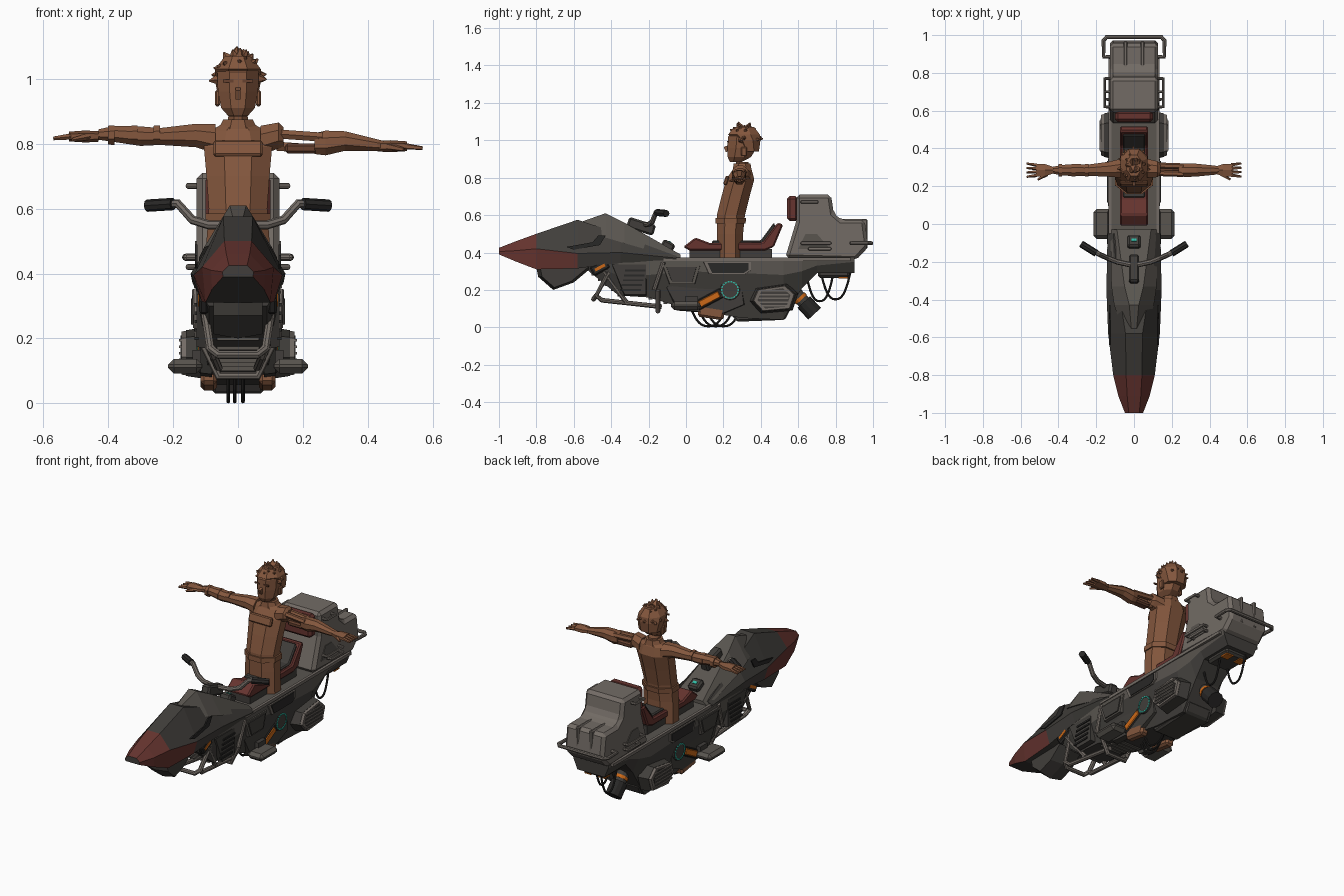
import bpy, bmesh, math, random
from mathutils import Vector, Euler
random.seed(4)
if "Cube" in bpy.data.objects:
    bpy.data.objects.remove(bpy.data.objects["Cube"], do_unlink=True)

def material(name, *rgb):
    mat = bpy.data.materials.new(name)
    mat.use_nodes = True
    mat.diffuse_color = (*rgb, 1)
    mat.node_tree.nodes["Principled BSDF"].inputs["Base Color"].default_value = (*rgb, 1)
    return mat

light = material("light grey", .17, .148, .13)
mid = material("warm grey", .1, .09, .078)
dark = material("dark grey", .052, .048, .043)
black = material("near black", .022, .021, .02)
red = material("dull red", .132, .034, .028)
brown = material("leather brown", .23, .095, .047)
umber = material("dark brown", .135, .053, .028)
orange = material("orange", .6, .14, .009)
cyan = material("cyan", .03, .5, .38)

def make(name, verts, faces, mats, indices=(), mirror=False, bevel=0):
    mesh = bpy.data.meshes.new(name)
    mesh.from_pydata([tuple(v) for v in verts], [], faces)
    for mat in mats:
        mesh.materials.append(mat)
    for face, index in zip(mesh.polygons, indices):
        face.material_index = index
    bm = bmesh.new()
    bm.from_mesh(mesh)
    bmesh.ops.recalc_face_normals(bm, faces=bm.faces)
    bm.to_mesh(mesh)
    bm.free()
    obj = bpy.data.objects.new(name, mesh)
    bpy.context.collection.objects.link(obj)
    if bevel:
        mod = obj.modifiers.new("soft edges", "BEVEL")
        mod.width, mod.segments = bevel, 1
    if mirror:
        obj.modifiers.new("other side", "MIRROR")

def bridge(rings):
    """Side faces between consecutive rings, then both end caps."""
    n, last = len(rings[0]), len(rings) - 1
    faces = [(r * n + j, r * n + (j + 1) % n, (r + 1) * n + (j + 1) % n, (r + 1) * n + j)
             for r in range(last) for j in range(n)]
    faces += [tuple(range(n)), tuple(range(last * n, last * n + n))]
    return [v for ring in rings for v in ring], faces

def shell(name, sections, mats, rule):
    """Symmetric body lofted along y; rule(segment, band) picks the colour."""
    rings = [[(x, y, z) for x, z in half] + [(-x, y, z) for x, z in reversed(half)] for y, *half in sections]
    k = len(sections[0]) - 1
    bands = [j if j < k else 2 * k - 2 - j for j in range(2 * k)]
    make(name, *bridge(rings), mats, [rule(s, b) for s in range(len(rings) - 1) for b in bands] + [0, 0])

def shrink(profile, factor):
    cy, cz = (sum(p[i] for p in profile) / len(profile) for i in (0, 1))
    return [(cy + (y - cy) * factor, cz + (z - cz) * factor) for y, z in profile]

def prism(name, profile, x0, x1, mat, scale=1, mirror=False, bevel=0):
    """Side profile extruded along x, optionally tapering outward."""
    rings = [[(x, y, z) for y, z in shrink(profile, s)] for x, s in ((x0, 1), (x1, scale))]
    make(name, *bridge(rings), [mat], mirror=mirror, bevel=bevel)

def box(name, centre, size, mat, tilt=0, yaw=0, mirror=False, bevel=0):
    turn, corners = Euler((tilt, 0, yaw)).to_matrix(), ((-1, -1), (1, -1), (1, 1), (-1, 1))
    rings = [[Vector(centre) + turn @ (Vector((sx, sy, sz)) * Vector(size) / 2) for sx, sy in corners] for sz in (-1, 1)]
    make(name, *bridge(rings), [mat], mirror=mirror, bevel=bevel)

def limb(name, axis, stations, mat, sides=8, mirror=False):
    """Faceted body part: stations are (x, y, z, radius a, radius b)."""
    angles, fit = [(i + .5) * math.tau / sides for i in range(sides)], 1 / math.cos(math.pi / sides)
    rings = []
    for x, y, z, a, b in stations:
        ring = [(a * fit * math.cos(t), b * fit * math.sin(t)) for t in angles]
        rings.append([(x, y + u, z + v) if axis == "x" else (x + u, y + v, z) for u, v in ring])
    make(name, *bridge(rings), [mat], mirror=mirror)

def pipe(name, points, radius, mat, mirror=False, end_radius=None, sides=8):
    """Round bar swept through points without twisting, with an optional taper."""
    points, rings, last = [Vector(p) for p in points], [], len(points) - 1
    for i, p in enumerate(points):
        along = (points[min(i + 1, last)] - p).normalized() + (p - points[max(i - 1, 0)]).normalized()
        turn = before.rotation_difference(along) @ turn if i else along.to_track_quat("Z", "Y")
        before, r = along, end_radius if end_radius and i == last else radius
        rings.append([p + turn @ Vector((r * math.cos(j * math.tau / sides), r * math.sin(j * math.tau / sides), 0))
                      for j in range(sides)])
    make(name, *bridge(rings), [mat], mirror=mirror)

def cable(name, x, y0, y1, top, low):
    steps = [i / 12 for i in range(13)]
    pipe(name, [(x, y0 + (y1 - y0) * t, low + (top - low) * abs(2 * t - 1) ** 2.6) for t in steps], .006, black)

# Hull, nose cowl and tank
shell("hull", [(-.52, (.1, .36), (.11, .33), (.09, .3)), (-.36, (.125, .37), (.12, .28), (.09, .17)),
               (-.2, (.13, .37), (.125, .28), (.09, .16)), (0, (.13, .37), (.132, .3), (.095, .1)),
               (.3, (.13, .37), (.132, .29), (.09, .05)), (.52, (.13, .37), (.13, .28), (.09, .04)),
               (.62, (.13, .37), (.12, .3), (.08, .21)), (.7, (.125, .37), (.115, .33), (.09, .29)),
               (.9, (.12, .37), (.115, .35), (.09, .29))], [dark, mid], lambda s, b: int(b < 1 and s > 0))
shell("nose_cowl", [(-1, (.028, .425), (.048, .405), (.046, .39)), (-.91, (.036, .46), (.083, .41), (.08, .352)),
                    (-.8, (.042, .5), (.11, .42), (.1, .31)), (-.58, (.045, .575), (.137, .395), (.112, .315)),
                    (-.35, (.08, .5), (.146, .4), (.125, .345)), (-.05, (.11, .385), (.14, .37), (.13, .355))],
      [dark, red], lambda s, b: int((s < 2 and b < 2) or (s == 2 and b == 1)))
shell("tank", [(-.6, (.01, .55), (.05, .5)), (-.43, (.025, .61), (.105, .48)), (-.33, (.05, .56), (.12, .45)),
               (-.03, (.09, .39), (.125, .365))], [mid], lambda s, b: 0)
prism("lower_nose", [(-.8, .32), (-.79, .27), (-.71, .2), (-.6, .24), (-.48, .34)], 0, .075, dark, .82, True)
prism("cowl_groove", [(-.64, .43), (-.5, .455), (-.47, .49), (-.43, .49), (-.46, .44), (-.6, .415)], .125, .132, black, 1, True)
box("deck_rail", (.127, .38, .365), (.016, 1, .018), light, mirror=True)
box("tail_block", (0, .79, .29), (.15, .17, .05), dark, bevel=.012)
box("tail_lamp", (.045, .84, .264), (.045, .05, .008), orange, mirror=True)
for i in range(5):
    box("front_grille", (0, -.5 + i * .035, .285 - i * .028), (.13, .012, .016), mid)
    box("belly_grille", (0, -.19 + i * .04, .155 - i * .012), (.13, .02, .014), mid)
    box("vent_slat", (.128, -.295 + i * .006, .2 + i * .026), (.012, .11, .01), black, mirror=True)
    box("intake_slat", (.177, .468, .115 + i * .02), (.01, .16, .008), light, mirror=True)
# Side panels, lamps and intakes
knee, slant = [(-.13, .335), (.08, .335), (.05, .23), (-.09, .23)], math.radians(28)
intake = [(.34, .14), (.37, .21), (.54, .235), (.6, .18), (.57, .09), (.4, .075)]
upper = [(.09, .35), (.35, .35), (.35, .305), (.32, .285), (.12, .285)]
prism("front_vent", [(-.4, .34), (-.21, .34), (-.21, .17), (-.33, .17)], .1, .128, dark, .95, True)
prism("knee_frame", knee, .11, .138, mid, .95, True)
prism("knee_panel", shrink(knee, .8), .12, .144, dark, .95, True)
prism("upper_panel", upper, .12, .138, light, .97, True)
prism("upper_inset", shrink(upper, .84), .13, .142, black, 1, True)
prism("lower_panel", [(-.12, .22), (.3, .27), (.32, .12), (.2, .07), (-.05, .09)], .08, .116, dark, .94, True)
prism("intake", intake, .1, .16, dark, .88, True)
prism("intake_frame", shrink(intake, .87), .155, .174, light, .95, True)
prism("intake_mouth", shrink(intake, .68), .165, .177, dark, 1, True)
box("side_lamp_frame", (.11, .125, .15), (.022, .16, .06), black, slant, mirror=True, bevel=.008)
box("side_lamp", (.12, .125, .15), (.01, .12, .036), orange, slant, mirror=True, bevel=.004)
pipe("gauge", [(.1, .235, .2), (.124, .235, .2)], .057, dark, True, .052, 20)
for t in (i * math.tau / 18 for i in range(18)):
    box("gauge_dot", (.124, .235 + .044 * math.cos(t), .2 + .044 * math.sin(t)), (.008, .007, .011), cyan, t, mirror=True)
box("nose_lamp_frame", (.105, -.46, .32), (.03, .1, .055), black, slant, mirror=True, bevel=.008)
box("nose_lamp", (.119, -.46, .32), (.008, .06, .016), orange, slant, mirror=True)
# Foot rests, rear thruster and front skid tubes
box("foot_rest", (.163, 0, .115), (.105, .16, .045), mid, mirror=True, bevel=.018)
box("foot_rest_arm", (.11, .03, .14), (.06, .07, .05), dark, mirror=True)
for a, b, r, mat in ((0, .6, .035, dark), (.3, .4, .038, orange), (.5, .98, .046, black)):
    pipe("thruster", [(0, .57 + .12 * t, .2 - .13 * t) for t in (a, b)], r, mat, sides=12)
prism("belly_box", [(.22, .1), (.56, .1), (.53, .04), (.27, .03)], -.08, .08, dark, bevel=.01)
pipe("skid", [(.105, -.41, .3), (.085, -.48, .17), (.075, -.45, .145), (.06, -.13, .11)], .013, light, True)
pipe("skid_cross", [(-.085, -.48, .17), (-.06, -.495, .15), (.06, -.495, .15), (.085, -.48, .17)], .013, light)
pipe("skid_rear_cross", [(-.115, -.15, .2), (-.06, -.15, .085), (.06, -.15, .085), (.115, -.15, .2)], .013, light)
pipe("skid_brace", [(.105, -.44, .3), (.073, -.32, .135)], .013, light, True)
pipe("skid_post", [(.13, -.12, .35), (.122, -.17, .2)], .012, light, True)
# Tail rails and cables
pipe("rear_rail", [(.12, .885, .45), (.16, .885, .45), (.162, .97, .45), (.145, .99, .45), (0, .99, .45)], .011, light, True)
for y0, y1, z in ((.62, .7, .67), (.62, .77, .45), (.66, .77, .42)):
    pipe("side_handle", [(.12, y0, z), (.155, y0, z), (.155, y1, z), (.12, y1, z)], .009, light, True)
cable("tail_cable", .05, .64, .79, .3, .14)
cable("tail_cable", -.05, .72, .88, .3, .15)
for x, y in ((-.03, .02), (-.01, .06), (.015, .1)):
    cable("belly_cable", x, y, y + .2, .12, .006)
# Luggage box and seat
case = [(.53, .37), (.59, .57), (.59, .71), (.775, .71), (.79, .61), (.83, .575), (.955, .575), (.975, .43), (.91, .36)]
prism("luggage_box", case, -.128, .128, light, bevel=.018)
box("luggage_rib", (.045, .89, .5), (.02, .16, .16), light, mirror=True, bevel=.006)
prism("luggage_recess", [(.6, .42), (.64, .5), (.7, .5), (.77, .42)], .124, .132, mid, 1, True)
box("backrest", (0, .57, .635), (.2, .06, .135), red, bevel=.015)
prism("seat", [(-.015, .43), (.05, .48), (.13, .45), (.41, .455), (.49, .56), (.52, .55), (.47, .43), (.42, .41), (.02, .41)],
      -.075, .075, red, bevel=.008)
prism("seat_pad", [(.14, .44), (.14, .465), (.4, .465), (.47, .56), (.48, .53), (.42, .44)], -.058, .058, dark, bevel=.006)
box("seat_base", (0, .24, .39), (.13, .44, .06), dark)
# Handlebars and dashboard
pipe("handlebar", [(0, -.22, .55), (.09, -.2, .55), (.14, -.18, .565), (.185, -.16, .615), (.27, -.11, .61)], .014, light, True)
pipe("grip", [(.2, -.155, .614), (.28, -.105, .609)], .019, black, True)
box("steering_column", (0, -.24, .54), (.055, .15, .06), dark, -.3, bevel=.01)
box("dashboard", (0, -.1, .43), (.07, .07, .06), dark, -.5, bevel=.01)
box("dash_light", (0, -.086, .455), (.026, .016, .01), cyan, -.5)
# Rider body
limb("torso", "z", [(0, .235, .34, .1, .07), (0, .235, .5, .097, .07), (0, .24, .6, .09, .075), (0, .265, .7, .097, .075),
                    (0, .29, .79, .105, .075), (0, .3, .84, .085, .052), (0, .3, .865, .04, .04)], brown)
limb("belt", "z", [(0, .238, .555, .1, .08), (0, .24, .585, .1, .082)], brown)
limb("collar", "z", [(0, .3, .845, .06, .05), (0, .3, .875, .045, .045)], brown)
box("chest_plate", (0, .215, .785), (.15, .02, .05), brown, -.3, bevel=.006)
box("boot", (.09, .135, .08), (.052, .14, .065), brown, -.15, mirror=True, bevel=.012)
# Rider head and hair
limb("head", "z", [(0, .305, .85, .032, .034), (0, .3, .883, .03, .034), (0, .267, .885, .03, .032), (0, .285, .91, .052, .062),
                   (0, .3, .96, .062, .078), (0, .305, 1.02, .064, .08), (0, .31, 1.05, .05, .06)], brown)
limb("hair_cap", "z", [(0, .345, .94, .06, .045), (0, .33, 1, .072, .068), (0, .31, 1.03, .07, .085), (0, .31, 1.07, .04, .055)], brown)
box("nose", (0, .219, .955), (.015, .025, .03), brown, .4)
box("brow", (.03, .224, .993), (.032, .008, .008), umber, mirror=True)
box("ear", (.063, .31, .94), (.016, .03, .05), brown, mirror=True, bevel=.005)
for t in (i * 2.4 for i in range(28)):
    rise = random.uniform(.35 if math.sin(t) < -.3 else 0, 1)
    out = Vector((math.cos(t) * .076, math.sin(t) * .088, 0)) * (1.2 - .95 * rise ** 2)
    tip = Vector((0, .31, .985 + .12 * rise)) + out
    pipe("hair_spike", [tip - out * .45 - Vector((0, 0, .05 * rise - .01)), tip], .026, brown, False, .002, 5)
# Rider arms: one sleeved, one mechanical
limb("right_arm", "x", [(-.07, .295, .815, .05, .045), (-.13, .29, .825, .04, .036), (-.24, .285, .822, .03, .026),
                        (-.3, .285, .823, .032, .03), (-.38, .285, .83, .028, .025), (-.43, .285, .828, .018, .016)], brown)
for x in (-.24, -.31, -.38):
    limb("sleeve_band", "x", [(x, .285, .826, .034, .03), (x - .02, .285, .826, .033, .029)], brown)
limb("left_shoulder", "x", [(.07, .295, .81, .05, .045), (.125, .29, .825, .042, .04), (.14, .29, .82, .03, .03)], brown)
for dy, dz in ((-.02, .02), (.02, .02), (0, -.018)):
    pipe("left_upper_rod", [(.12, .29 + dy, .81 + dz), (.26, .285 + dy, .8 + dz)], .016, brown, sides=6)
box("left_arm_plate", (.195, .285, .785), (.1, .05, .03), umber, bevel=.008)
limb("left_forearm", "x", [(.235, .285, .8, .03, .032), (.27, .285, .802, .036, .038), (.33, .285, .808, .034, .03),
                           (.43, .285, .795, .024, .018), (.45, .285, .793, .017, .015)], brown)
for side, z in ((-1, .822), (1, .792)):
    limb("palm", "x", [(side * x, .285, z, a, b) for x, a, b in ((.43, .018, .014), (.47, .032, .016), (.52, .034, .013))], brown, 6)
    for y in (.258, .276, .294, .312):
        pipe("finger", [(side * .515, y, z), (side * .568, y * 1.3 - .085, z - .006)], .01, brown, False, .006, 5)
    pipe("thumb", [(side * .46, .265, z), (side * .51, .235, z - .01)], .012, brown, False, .006, 5)
